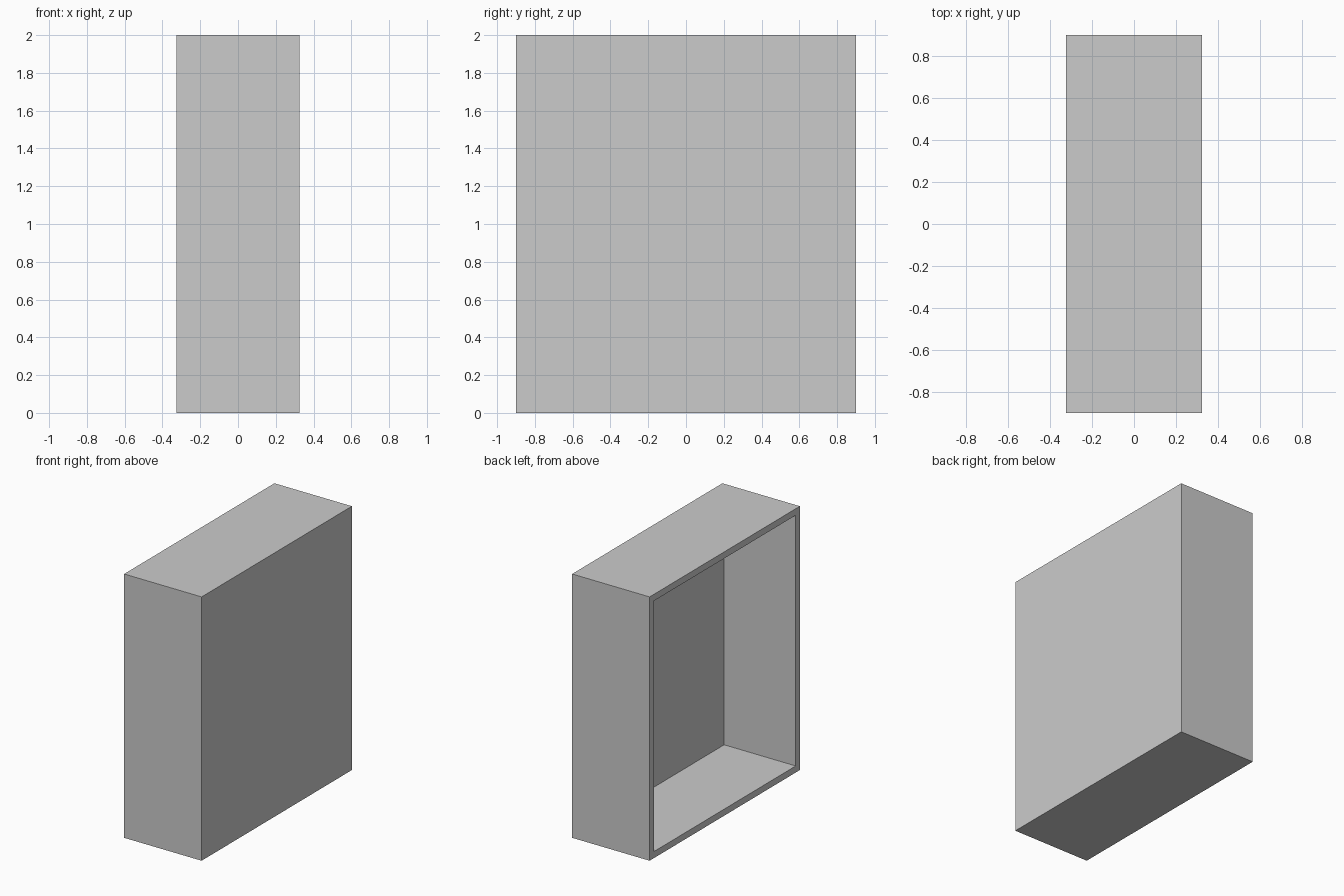
import bpy, bmesh
from mathutils import Matrix, Vector

if "Cube" in bpy.data.objects:
    bpy.data.objects.remove(bpy.data.objects["Cube"])

W, D, H, T = 0.65, 1.8, 2.0, 0.05  # outer size and wall thickness

# Solid outer block standing on the ground
bm = bmesh.new()
bmesh.ops.create_cube(bm, size=1, matrix=Matrix.Translation((0, 0, H / 2)) @ Matrix.Diagonal((W, D, H, 1)))
bm.normal_update()

# Inset the left face to form the rim, then push it in to hollow the box
opening = min(bm.faces, key=lambda f: f.calc_center_median().x)
bmesh.ops.inset_region(bm, faces=[opening], thickness=T, use_even_offset=True)
pushed = bmesh.ops.extrude_discrete_faces(bm, faces=[opening])["faces"]
bmesh.ops.translate(bm, verts=pushed[0].verts[:], vec=Vector((W - T, 0, 0)))
bmesh.ops.recalc_face_normals(bm, faces=bm.faces[:])

mesh = bpy.data.meshes.new("open_box")
bm.to_mesh(mesh)
bm.free()
bpy.context.collection.objects.link(bpy.data.objects.new("open_box", mesh))
